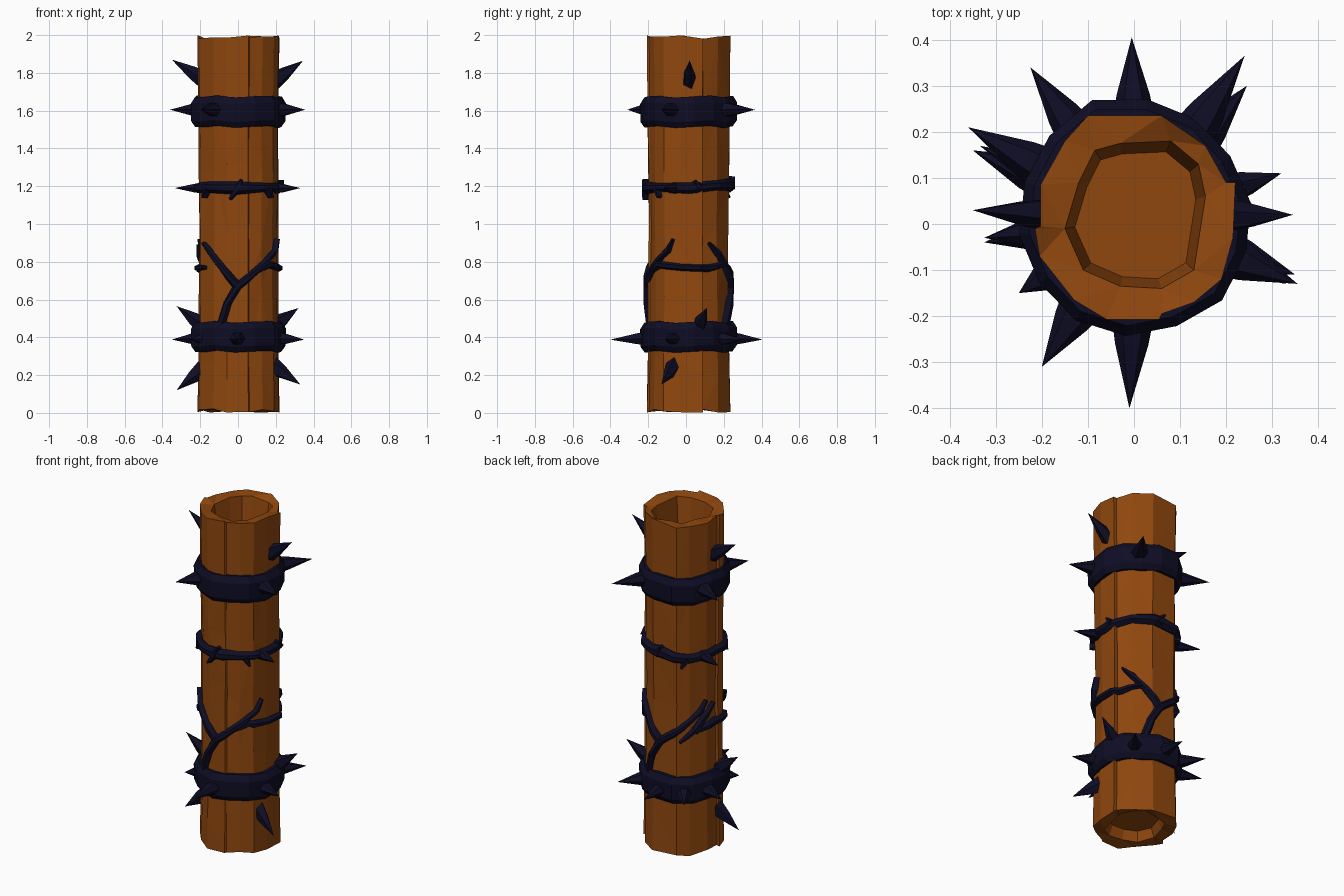
import bpy, bmesh, math, random
from mathutils import Vector

if "Cube" in bpy.data.objects:
    bpy.data.objects.remove(bpy.data.objects["Cube"])

random.seed(4)
CX, CY = 0.005, 0.012


def material(name, rgb):
    m = bpy.data.materials.new(name)
    m.diffuse_color = (*rgb, 1)
    m.use_nodes = True
    m.node_tree.nodes["Principled BSDF"].inputs["Base Color"].default_value = m.diffuse_color
    return m


BROWN = material("bark brown", (0.28, 0.064, 0.0045))
NAVY = material("dark navy", (0.0045, 0.004, 0.018))

# Cross-section of the log: uneven planks with small steps
OUT = [(.22, .09), (.215, -.03), (.19, -.12), (.13, -.17), (.06, -.195), (.055, -.207),
       (-.06, -.207), (-.13, -.165), (-.205, -.07), (-.215, -.01), (-.203, -.005),
       (-.203, .085), (-.15, .18), (-.1, .235), (.06, .235), (.155, .17), (.2, .09)]
HOLE = [(.155, .06), (.13, -.1), (.06, -.14), (-.03, -.135), (-.11, -.1), (-.15, -.01),
        (-.12, .09), (-.085, .16), (-.03, .175), (.08, .18), (.14, .13)]


def radius(az):
    """Distance from the log axis to its surface in direction az."""
    dx, dy = math.cos(az), math.sin(az)
    best = 0.2
    for i, (ax, ay) in enumerate(OUT):
        bx, by = OUT[(i + 1) % len(OUT)]
        ax, ay, bx, by = ax - CX, ay - CY, bx - CX, by - CY
        ex, ey = bx - ax, by - ay
        den = dx * ey - dy * ex
        if abs(den) < 1e-9:
            continue
        t = (ax * ey - ay * ex) / den
        s = (ax * dy - ay * dx) / den
        if t > 0 and -1e-6 <= s <= 1 + 1e-6:
            best = t
    return best


def on_log(az, z, off):
    r = radius(az) + off
    return Vector((CX + r * math.cos(az), CY + r * math.sin(az), z))


def finish(bm, name, mat):
    bmesh.ops.recalc_face_normals(bm, faces=bm.faces)
    me = bpy.data.meshes.new(name)
    bm.to_mesh(me)
    bm.free()
    me.materials.append(mat)
    ob = bpy.data.objects.new(name, me)
    bpy.context.collection.objects.link(ob)
    return ob


def bridge(bm, a, b):
    n = len(a)
    for i in range(n):
        j = (i + 1) % n
        bm.faces.new((a[i], a[j], b[j], b[i]))


def waist(z):
    return 1 - 0.04 * math.sin(math.pi * z / 2)


# Log: stacked rings with hollow ends
def build_log():
    bm = bmesh.new()
    rings = []
    for z in (0, .25, .62, .95, 1.25, 1.6, 2):
        ring = []
        for x, y in OUT:
            k = waist(z) * (1 + random.uniform(-.022, .012) * (0 < z < 2))
            dz = random.uniform(0, .022) * (1 if z == 0 else -1) if z in (0, 2) \
                else random.uniform(-.08, .08)
            ring.append(bm.verts.new((CX + (x - CX) * k, CY + (y - CY) * k, z + dz)))
        rings.append(ring)
    for a, b in zip(rings, rings[1:]):
        bridge(bm, a, b)
    for outer, z_rim, z_floor in ((rings[0], .015, .07), (rings[-1], 1.975, 1.8)):
        lip = [bm.verts.new((x, y, z_rim + random.uniform(-.01, .01))) for x, y in HOLE]
        floor = [bm.verts.new((CX + (x - CX) * .86, CY + (y - CY) * .86, z_floor)) for x, y in HOLE]
        bridge(bm, lip, floor)
        bm.faces.new(floor)
        edges = [bm.edges.get((r[i], r[(i + 1) % len(r)])) for r in (outer, lip) for i in range(len(r))]
        bmesh.ops.bridge_loops(bm, edges=edges)
    bmesh.ops.triangulate(bm, faces=[f for f in bm.faces if len(f.verts) == 4])
    finish(bm, "log", BROWN)


# Wide bands around the log
def build_band(name, z0, z1):
    bm = bmesh.new()
    prof = [(-.03, 0), (.012, 0), (.034, .03), (.036, z1 - z0 - .035), (.014, z1 - z0), (-.03, z1 - z0)]
    rings = []
    for off, dz in prof:
        rings.append([bm.verts.new(on_log(math.tau * (i + .3) / 14, z0 + dz + .006 * math.sin(i * 2.3), off))
                      for i in range(14)])
    for a, b in zip(rings, rings[1:] + rings[:1]):
        bridge(bm, a, b)
    finish(bm, name, NAVY)


# Vines: ridged strips following the surface; points are (azimuth deg, z, half width)
def build_vine(name, pts, height=.018, closed=False):
    bm = bmesh.new()
    fine = []
    for (a0, z0, w0), (a1, z1, w1) in zip(pts, pts[1:]):
        n = max(1, round(abs(a1 - a0) / 12))
        fine += [(a0 + (a1 - a0) * i / n, z0 + (z1 - z0) * i / n, w0 + (w1 - w0) * i / n) for i in range(n)]
    if not closed:
        fine.append(pts[-1])
    rows = []
    m = len(fine)
    for i, (a, z, w) in enumerate(fine):
        p, q = (fine[i - 1], fine[(i + 1) % m]) if closed else (fine[max(i - 1, 0)], fine[min(i + 1, m - 1)])
        da = (q[0] - p[0] + 180) % 360 - 180
        t = Vector((math.radians(da) * .21, q[1] - p[1])).normalized()
        az, side = math.radians(a), (-t.y * w / .21, t.x * w)
        sec = [(1.0, -.035), (1.0, -.002), (.45, height), (-.45, height), (-1.0, -.002), (-1.0, -.035)]
        rows.append([bm.verts.new(on_log(az + side[0] * s, z + side[1] * s, o)) for s, o in sec])
    for a, b in zip(rows, rows[1:] + (rows[:1] if closed else [])):
        bridge(bm, a, b)
    if not closed:
        bm.faces.new(rows[0])
        bm.faces.new(rows[-1])
    finish(bm, name, NAVY)


# Spikes: short cones with a swollen root, from base point to tip
def build_spike(name, tip, base_z, wide, tall, sides=6):
    bm = bmesh.new()
    tip = Vector(tip)
    az = math.atan2(tip.y - CY, tip.x - CX)
    base = on_log(az, base_z, -.03)
    d = tip - base
    u = Vector((-math.sin(az), math.cos(az), 0))
    v = d.cross(u).normalized()
    rings = []
    for t, k in ((0, 1.0), (.38, .72)):
        rings.append([bm.verts.new(base + d * t + u * wide * k * math.cos(math.tau * i / sides)
                                   + v * tall * k * math.sin(math.tau * i / sides)) for i in range(sides)])
    bridge(bm, *rings)
    bm.faces.new(rings[0])
    end = bm.verts.new(tip)
    for i in range(sides):
        bm.faces.new((rings[1][i], rings[1][(i + 1) % sides], end))
    finish(bm, name, NAVY)


build_log()
build_band("lower_band", .325, .482)
build_band("upper_band", 1.515, 1.675)

# Thin ring vine with small knots
build_vine("ring_vine", [(-180, 1.19, .026), (-135, 1.195, .03), (-92, 1.19, .034), (-45, 1.195, .022),
                         (0, 1.19, .03), (45, 1.205, .026), (90, 1.21, .036), (135, 1.185, .026),
                         (180, 1.19, .026)], .022, True)
for i, (a, da, dz) in enumerate([(-92, -10, -.06), (-92, 6, .045), (-140, -5, -.05), (-48, 6, -.05),
                                 (85, 8, .06), (130, -8, -.05), (15, -6, .04)]):
    build_vine(f"ring_vine_shoot_{i}", [(a, 1.19, .022), (a + da, 1.19 + dz, .008)], .025)

# Forked vines on front and back, with side runners
for side, c in (("front", -92), ("back", 88)):
    build_vine(f"{side}_vine_stem", [(c - 24, .46, .024), (c - 14, .58, .02), (c, .67, .022),
                                     (c + 33, .77, .018), (c + 62, .86, .016), (c + 70, .92, .006)])
    build_vine(f"{side}_vine_fork", [(c, .67, .024), (c - 22, .77, .018), (c - 42, .85, .018),
                                     (c - 56, .90, .007)])
build_vine("right_runner", [(-60, .75, .008), (-45, .785, .02), (-10, .77, .018), (30, .765, .02), (64, .79, .012)])
build_vine("left_runner", [(120, .69, .008), (140, .75, .02), (175, .765, .024), (215, .77, .01)])
build_vine("left_runner_shoot", [(140, .74, .024), (158, .83, .02), (174, .89, .006)])

# Band spikes
for i, t in enumerate([(-.2, -.31), (.355, -.13), (.24, .365), (-.36, .21)]):
    build_spike(f"upper_band_spike_{i}", (*t, 1.605), 1.605, .055, .05)
for i, t in enumerate([(-.005, .405), (-.01, -.4), (.35, -.11), (.245, .3), (-.225, .34), (-.35, .16), (-.25, -.15)]):
    build_spike(f"lower_band_spike_{i}", (*t, .388), .395, .05, .045)
for i, t in enumerate([(.33, -.12), (-.335, .17)]):
    build_spike(f"ring_spike_{i}", (*t, 1.19), 1.19, .04, .035)

# Thorns growing from the bark
for i, (t, bz) in enumerate([((.345, .02, 1.865), 1.755), ((-.35, .03, 1.87), 1.76),
                             ((.33, -.13, .15), .255), ((-.325, -.04, .12), .235),
                             ((.32, .11, .555), .46), ((-.325, -.03, .565), .46)]):
    build_spike(f"bark_thorn_{i}", t, bz, .04, .05, 5)
